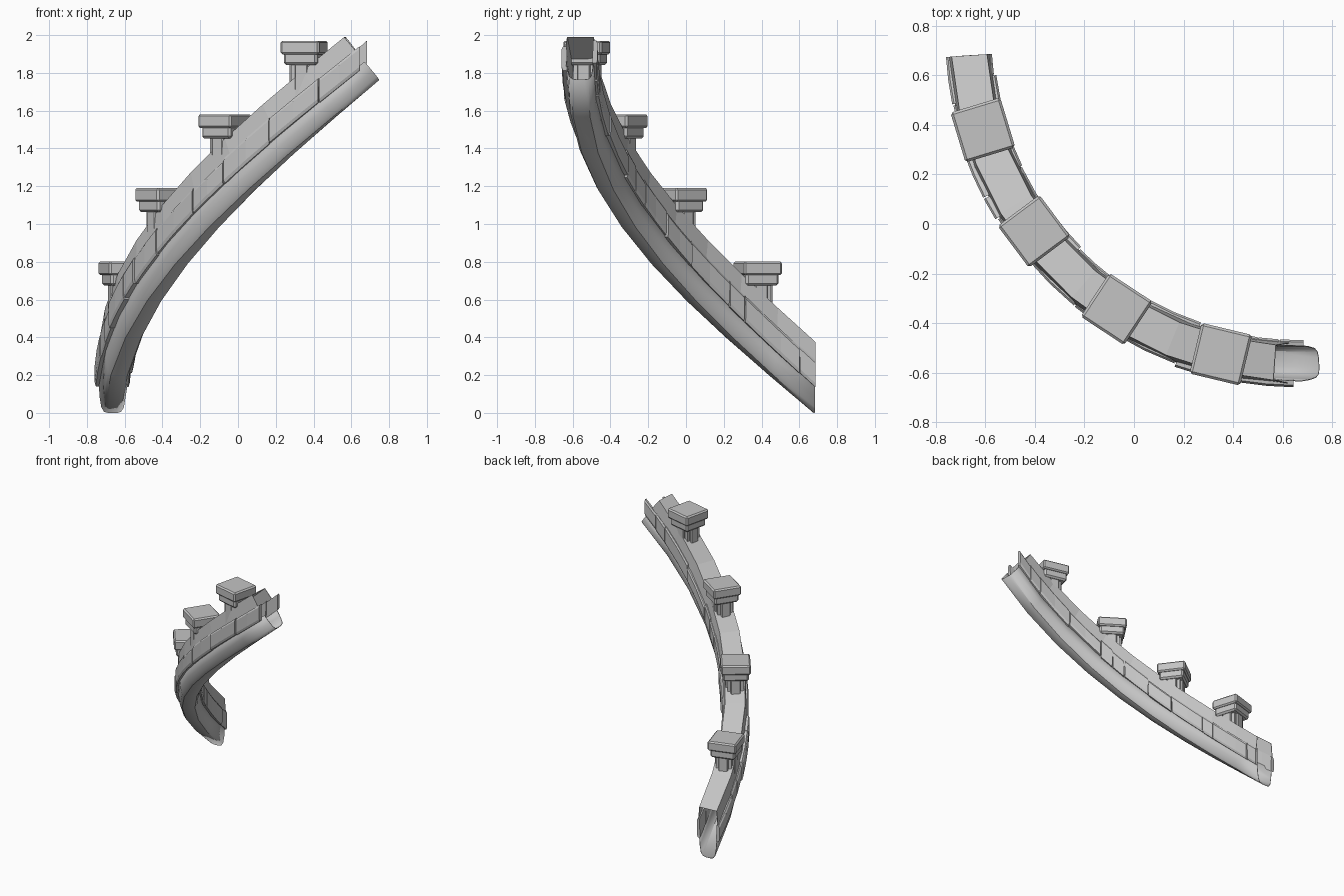
import bpy, bmesh, math, random
from mathutils import Matrix

random.seed(4)
if "Cube" in bpy.data.objects:
    bpy.data.objects.remove(bpy.data.objects["Cube"], do_unlink=True)

CX, CY, RADIUS = 0.66, 0.765, 1.327      # plan arc of the stair
START, END, RISE = 183.7, 273.7, 0.0196  # degrees, and climb per degree
END_LEAN = 20.5                          # upper end is cut square to the slope

stone = bpy.data.materials.new("grey_stone")
stone.use_nodes = True
stone.diffuse_color = (0.55, 0.55, 0.55, 1)
stone.node_tree.nodes["Principled BSDF"].inputs["Base Color"].default_value = (0.55, 0.55, 0.55, 1)


def climb(angle):
    return RISE * (angle - START)


def point(angle, off, h):
    """Place a section point: off is outward from the arc, h is above its base."""
    t = math.radians(angle)
    r = RADIUS + off
    return (CX + r * math.cos(t), CY + r * math.sin(t), climb(angle) + h)


def make_object(name, bm, smooth=False):
    mesh = bpy.data.meshes.new(name)
    bm.to_mesh(mesh)
    bm.free()
    mesh.materials.append(stone)
    ob = bpy.data.objects.new(name, mesh)
    bpy.context.collection.objects.link(ob)
    if smooth:
        bpy.ops.object.select_all(action="DESELECT")
        ob.select_set(True)
        bpy.context.view_layer.objects.active = ob
        bpy.ops.object.shade_smooth_by_angle(angle=math.radians(35))
    return ob


def sweep(bm, profile, a0, a1, steps, closed=False, lean=0):
    """Sweep a section along the rising arc."""
    rings = []
    for i in range(steps + 1):
        f = i / steps
        rings.append([bm.verts.new(point(a0 + (a1 - lean * h - a0) * f, o, h))
                      for o, h in profile])
    n = len(profile)
    for r, s in zip(rings, rings[1:]):
        for j in range(n if closed else n - 1):
            k = (j + 1) % n
            bm.faces.new((r[j], r[k], s[k], s[j]))
    if closed:
        bm.faces.new(rings[0])
        bm.faces.new(rings[-1])
    bmesh.ops.recalc_face_normals(bm, faces=bm.faces)


def shell(name, half, smooth):
    """Mirror half a section and sweep it as a thin hollow shell."""
    profile = [(-o, h) for o, h in half] + [(o, h) for o, h in reversed(half)]
    bm = bmesh.new()
    sweep(bm, profile, START, END, 9, lean=END_LEAN)
    ob = make_object(name, bm, smooth)
    mod = ob.modifiers.new("thickness", "SOLIDIFY")
    mod.thickness = 0.004
    mod.offset = 0


# Rounded underside and hollow top of the wall
shell("rounded_underside", [(0.072, 0.16), (0.066, 0.08), (0.058, 0.03), (0.044, 0.007), (0.02, 0)], True)
shell("wall_coping", [(0.084, 0.22), (0.07, 0.375)], False)

# Uneven stone course along both faces
for name, side in (("outer_stones", 1), ("inner_stones", -1)):
    bm = bmesh.new()
    a = START
    last = END - 3.4 + (0.8 if side < 0 else -1.0)
    while a < last - 0.5:
        b = a + random.choice((4, 8, 11, 14))
        if last - b < 4:
            b = last
        face = random.uniform(0.09, 0.105)
        low, high = 0.138 + random.uniform(-0.006, 0.006), random.uniform(0.255, 0.28)
        section = [(side * 0.066, low), (side * (face - 0.006), low),
                   (side * face, low + 0.02), (side * face, high - 0.015),
                   (side * (face - 0.008), high), (side * 0.07, high)]
        sweep(bm, section, a, b - (0.25 if b < last else 0),
              max(1, round((b - a) / 5)), closed=True)
        a = b
    make_object(name, bm)


def block(bm, wx, wy, z0, z1, bevel=0.0):
    """Add one upright block, optionally with worn edges."""
    part = bmesh.new()
    bmesh.ops.create_cube(part, size=1, matrix=Matrix.Translation((0, 0, (z0 + z1) / 2))
                          @ Matrix.Diagonal((wx, wy, z1 - z0, 1)))
    if bevel:
        bmesh.ops.bevel(part, geom=part.edges[:], offset=bevel, segments=1,
                        affect="EDGES")
    mesh = bpy.data.meshes.new("block")
    part.to_mesh(mesh)
    part.free()
    bm.from_mesh(mesh)
    bpy.data.meshes.remove(mesh)


# Four pillars with cross-shaped shafts, collars and bevelled caps
for i in range(4):
    angle = 196.9 + 19.87 * i
    bm = bmesh.new()
    block(bm, 0.115, 0.115, 0.185, 0.425)
    block(bm, 0.148, 0.07, 0.185, 0.425, 0.006)
    block(bm, 0.07, 0.148, 0.185, 0.425, 0.006)
    block(bm, 0.182, 0.182, 0.415, 0.485, 0.012)
    block(bm, 0.21, 0.21, 0.47, 0.543, 0.01)
    x, y, z = point(angle, 0, 0)
    pillar = make_object(f"pillar_{i + 1}", bm)
    pillar.location = (x, y, z)
    pillar.rotation_euler.z = math.radians(angle)
